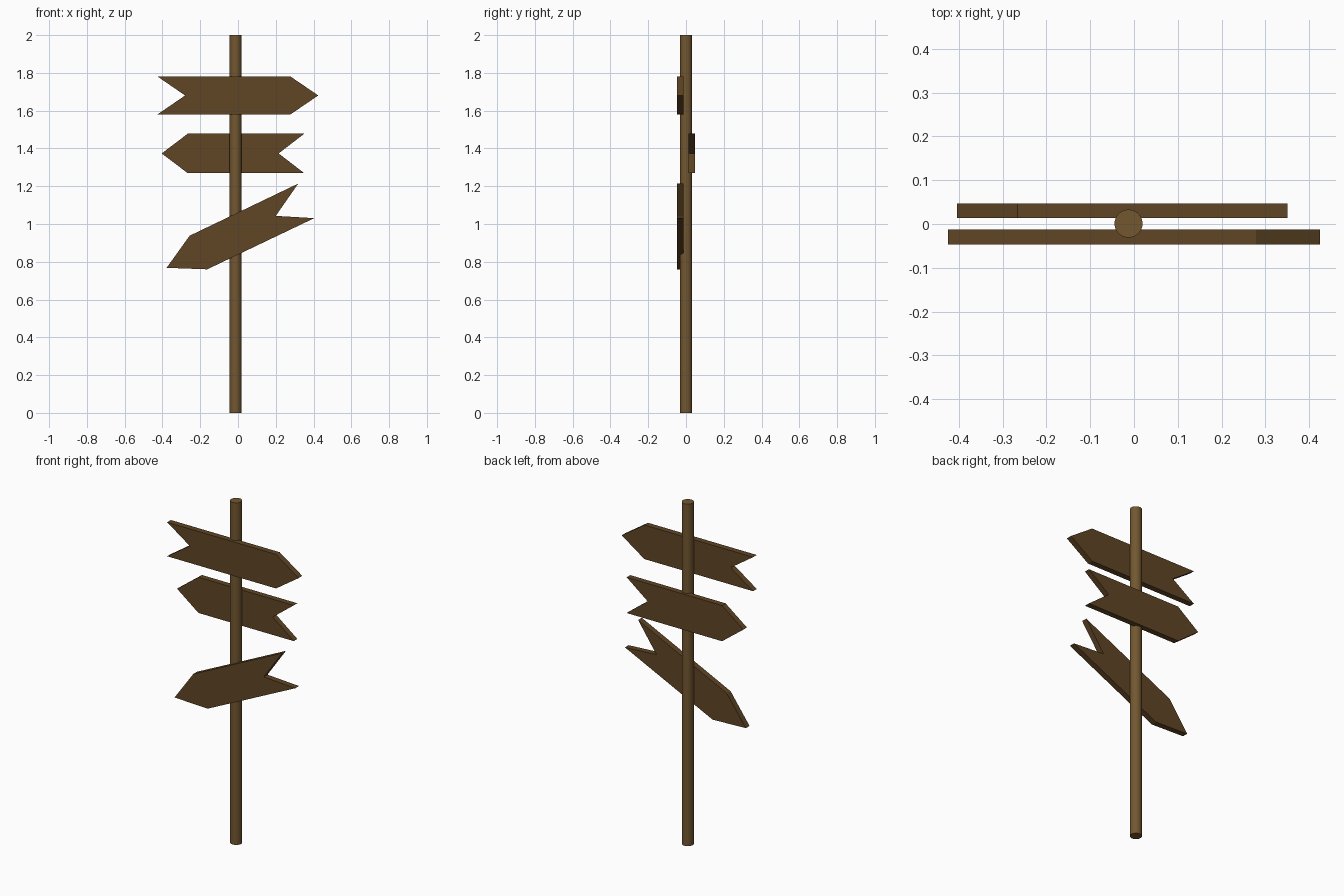
import bpy, bmesh, math

if "Cube" in bpy.data.objects:
    bpy.data.objects.remove(bpy.data.objects["Cube"])


def material(name, color):
    m = bpy.data.materials.new(name)
    m.diffuse_color = (*color, 1)
    m.use_nodes = True
    m.node_tree.nodes["Principled BSDF"].inputs["Base Color"].default_value = m.diffuse_color
    return m


pole_wood = material("pole_wood", (0.17, 0.095, 0.03))
board_wood = material("board_wood", (0.115, 0.06, 0.018))


def board(name, outline, y0, y1):
    """Extrude an (x, z) outline from y0 to y1."""
    bm = bmesh.new()
    face = bm.faces.new([bm.verts.new((x, y0, z)) for x, z in outline])
    new = bmesh.ops.extrude_face_region(bm, geom=[face])["geom"]
    verts = [v for v in new if isinstance(v, bmesh.types.BMVert)]
    bmesh.ops.translate(bm, verts=verts, vec=(0, y1 - y0, 0))
    bmesh.ops.recalc_face_normals(bm, faces=bm.faces)
    mesh = bpy.data.meshes.new(name)
    bm.to_mesh(mesh)
    bm.free()
    mesh.materials.append(board_wood)
    obj = bpy.data.objects.new(name, mesh)
    bpy.context.collection.objects.link(obj)
    return obj


def arrow(tip, shoulder, notch, tail, z0, z1):
    """Level arrow outline with a pointed tip and a swallowtail end."""
    mid = (z0 + z1) / 2
    return [(tip, mid), (shoulder, z1), (tail, z1),
            (notch, mid), (tail, z0), (shoulder, z0)]


# Round pole
bpy.ops.mesh.primitive_cylinder_add(vertices=32, radius=0.032, depth=2,
                                    location=(-0.0125, 0.001, 1))
pole = bpy.context.object
pole.name = "pole"
pole.data.materials.append(pole_wood)
bpy.ops.object.shade_smooth_by_angle(angle=math.radians(30))

# Boards: two on the front of the pole, one on the back
FRONT, BACK = (-0.047, -0.013), (0.014, 0.047)
board("top_board", arrow(0.425, 0.279, -0.28, -0.425, 1.581, 1.78), *FRONT)
board("middle_board", arrow(-0.404, -0.266, 0.215, 0.351, 1.269, 1.478), *BACK)
board("tilted_board", [(-0.378, 0.768), (-0.256, 0.938), (0.319, 1.214),
                       (0.2, 1.043), (0.404, 1.031), (-0.163, 0.76)], *FRONT)
